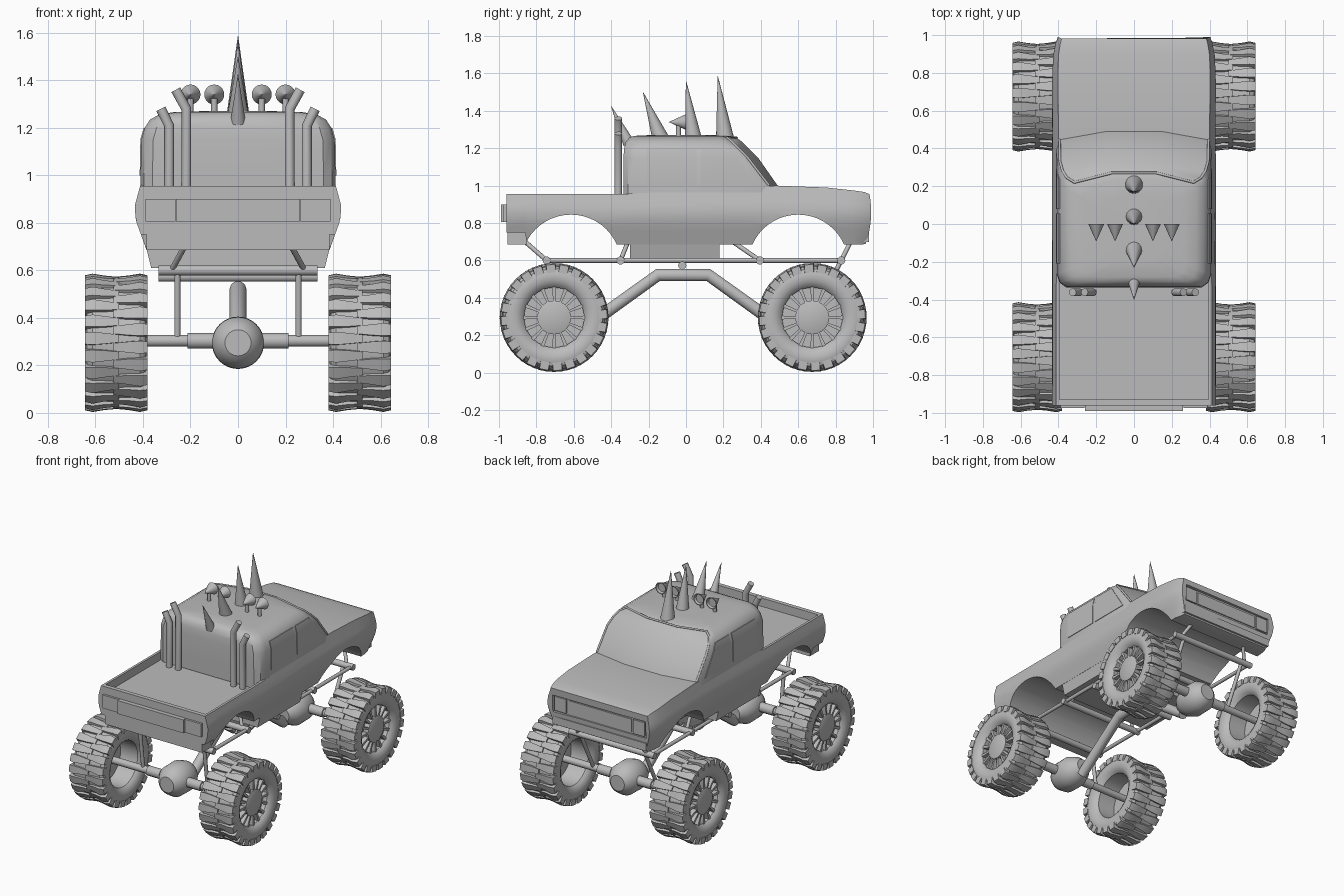
import bpy, bmesh, math
from mathutils import Vector, Matrix

if "Cube" in bpy.data.objects:
    bpy.data.objects.remove(bpy.data.objects["Cube"])

grey = bpy.data.materials.new("plain_grey")
grey.use_nodes = True
grey.diffuse_color = (0.5, 0.5, 0.5, 1)
grey.node_tree.nodes["Principled BSDF"].inputs["Base Color"].default_value = (0.5, 0.5, 0.5, 1)


def finish(ob, angle=35):
    if not ob.data.materials:
        ob.data.materials.append(grey)
    bpy.ops.object.select_all(action='DESELECT')
    ob.select_set(True)
    bpy.context.view_layer.objects.active = ob
    bpy.ops.object.shade_smooth_by_angle(angle=math.radians(angle))
    return ob


def from_bm(name, bm):
    bmesh.ops.recalc_face_normals(bm, faces=bm.faces)
    me = bpy.data.meshes.new(name)
    bm.to_mesh(me)
    bm.free()
    ob = bpy.data.objects.new(name, me)
    bpy.context.collection.objects.link(ob)
    return finish(ob)


def add_loft(bm, rings, caps=True, loop=False):
    vs = [[bm.verts.new(p) for p in r] for r in rings]
    n = len(vs[0])
    pairs = list(zip(vs, vs[1:])) + ([(vs[-1], vs[0])] if loop else [])
    for a, b in pairs:
        for i in range(n):
            bm.faces.new((a[i], a[(i + 1) % n], b[(i + 1) % n], b[i]))
    if caps and not loop:
        bm.faces.new(vs[0])
        bm.faces.new(vs[-1])


def loft(name, rings):
    bm = bmesh.new()
    add_loft(bm, rings)
    return from_bm(name, bm)


def circle_rings(profile, axis, centre=(0, 0, 0), n=32):
    """Rings for (offset along axis, radius) pairs."""
    q = Vector(axis).to_track_quat('Z', 'Y')
    return [[Vector(centre) + q @ Vector((r * math.cos(2 * math.pi * i / n),
             r * math.sin(2 * math.pi * i / n), d)) for i in range(n)] for d, r in profile]


def cone(name, base, tip, r, n=20):
    d = Vector(tip) - Vector(base)
    return loft(name, circle_rings([(0, r), (d.length, 0.0008)], d, base, n))


def box(name, x, y, z):
    bm = bmesh.new()
    add_loft(bm, [[(a, b, c) for a, b in ((x[0], y[0]), (x[1], y[0]), (x[1], y[1]), (x[0], y[1]))] for c in z])
    return from_bm(name, bm)


def tubes(name, paths, r, mirror=False):
    cu = bpy.data.curves.new(name, 'CURVE')
    cu.dimensions = '3D'
    cu.bevel_depth, cu.bevel_resolution, cu.use_fill_caps = r, 3, True
    for s in ((1, -1) if mirror else (1,)):
        for path in paths:
            sp = cu.splines.new('POLY')
            sp.points.add(len(path) - 1)
            for p, (x, y, z) in zip(sp.points, path):
                p.co = (s * x, y, z, 1)
    ob = bpy.data.objects.new(name, cu)
    bpy.context.collection.objects.link(ob)
    bpy.ops.object.select_all(action='DESELECT')
    ob.select_set(True)
    bpy.context.view_layer.objects.active = ob
    bpy.ops.object.convert(target='MESH')
    return finish(bpy.context.object, 50)


def cut(ob, cutter):
    m = ob.modifiers.new("cut", 'BOOLEAN')
    m.operation, m.solver, m.object = 'DIFFERENCE', 'EXACT', cutter
    bpy.context.view_layer.objects.active = ob
    bpy.ops.object.modifier_apply(modifier=m.name)
    bpy.data.objects.remove(cutter)


def lerp(table, t):
    for (a, u), (b, v) in zip(table, table[1:]):
        if t <= b:
            return u + (v - u) * max(0, (t - a) / (b - a))
    return table[-1][1]


# Lower body: bulging side section swept from tail to nose
side = [(0.685, 0.385), (0.76, 0.412), (0.81, 0.43), (0.87, 0.435), (0.955, 0.412), (1.0, 0.40)]


def section(y, scale, top, bottom, bulge):
    half = []
    for i in range(9):
        z = bottom + (top - bottom) * i / 8
        half.append((scale * lerp(side, z), y - bulge * ((z - 0.86) / 0.18) ** 2, z))
    return half + [(-x, yy, z) for x, yy, z in reversed(half)]


body = loft("lower_body", [section(*s) for s in (
    (-0.96, 1, 0.955, 0.75, 0), (-0.86, 1, 0.955, 0.75, 0), (-0.85, 1, 0.955, 0.685, 0),
    (-0.34, 1, 0.955, 0.685, 0), (0.3, 1, 0.99, 0.685, 0), (0.48, 1, 1.0, 0.685, 0),
    (0.75, 1, 0.99, 0.685, 0), (0.89, 0.985, 0.975, 0.685, 0), (0.96, 0.955, 0.966, 0.685, 0.02),
    (0.99, 0.93, 0.955, 0.69, 0.032))])
for y in (-0.615, 0.6):
    cut(body, loft("arch_cutter", circle_rings([(-0.6, 0.268), (0.6, 0.268)], (1, 0, 0), (0, y, 0.577), 48)))
cut(body, box("bed_cutter", (-0.395, 0.395), (-0.93, -0.3), (0.895, 1.2)))
cut(body, box("grille_cutter", (-0.365, 0.365), (0.965, 1.1), (0.79, 0.91)))
finish(body)
loft("sill", [[(x, y, z) for x, y in ((-w, -0.3), (w, -0.3), (w, 0.18), (-w, 0.18))]
              for w, z in ((0.365, 0.61), (0.385, 0.69))])

# Bumpers, tailgate, grille and lamps
box("rear_bumper", (-0.385, 0.385), (-0.955, -0.85), (0.685, 0.755))
box("front_bumper", (-0.37, 0.37), (0.9, 0.978), (0.7, 0.755))
box("tailgate_panel", (-0.26, 0.26), (-0.99, -0.95), (0.805, 0.9))
box("grille", (-0.25, 0.25), (0.95, 0.972), (0.805, 0.895))
for s, tag in ((1, "left"), (-1, "right")):
    xs = sorted((s * 0.262, s * 0.39))
    box("tail_lamp_" + tag, xs, (-0.975, -0.95), (0.805, 0.9))
    box("head_lamp_" + tag, sorted((s * 0.265, s * 0.355)), (0.95, 0.978), (0.8, 0.9))

# Cab: stacked plan outlines (height, half width, rear, front centre, front edge)
levels = [(0.9, 0.41, -0.335, 0.53, 0.47), (1.0, 0.41, -0.335, 0.49, 0.445),
          (1.15, 0.407, -0.335, 0.385, 0.33), (1.2, 0.393, -0.33, 0.335, 0.28),
          (1.235, 0.37, -0.322, 0.3, 0.245), (1.256, 0.33, -0.305, 0.27, 0.22),
          (1.266, 0.27, -0.28, 0.235, 0.19), (1.27, 0.15, -0.2, 0.15, 0.12)]


def outline(z, w, rear, fc, fe):
    half = [(0.12 * w, rear), (w - 0.05, rear), (w - 0.015, rear + 0.025), (w, rear + 0.07),
            (w, fe - 0.05), (w - 0.015, fe), (0.36 * w, fc)]
    return [(x, y, z) for x, y in half] + [(-x, y, z) for x, y in reversed(half)]


loft("cab", [outline(*l) for l in levels])
cab_w = [(l[0], l[1]) for l in levels]

# Side windows as thin plates following the cab wall
rows = (1.0, 1.15, 1.2)
for s, tag in ((1, "left"), (-1, "right")):
    for name, y0, y1 in (("rear", (-0.21,) * 3, (0.055,) * 3), ("front", (0.08,) * 3, (0.375, 0.275, 0.235))):
        rings = []
        for z, a, b in zip(rows, y0, y1):
            x = lerp(cab_w, z)
            rings.append([(s * (x - 0.003), a, z), (s * (x + 0.004), a, z),
                          (s * (x + 0.004), b, z), (s * (x - 0.003), b, z)])
        loft(f"{name}_side_window_{tag}", rings)

# Windscreen surround
post = [(l[1] - 0.015, l[4], l[0]) for l in levels[1:6]]
brow = [(0.36 * levels[5][1], levels[5][3], levels[5][0]), (0, levels[5][3], levels[5][0])]
tubes("windscreen_surround", [post + brow], 0.007, True)

# Roof spikes
for i, (y, z, ty, tz, r) in enumerate(((0.21, 1.24, 0.17, 1.585, 0.05), (0.04, 1.25, 0.0, 1.56, 0.045),
                                       (-0.135, 1.25, -0.23, 1.5, 0.045), (-0.305, 1.225, -0.4, 1.425, 0.032))):
    cone(f"roof_spike_{i + 1}", (0, y, z), (0, ty, tz), r)

# Roof lamps on short stalks, with hollow faces
for i, x in enumerate((-0.2, -0.1, 0.1, 0.2)):
    loft(f"roof_lamp_{i + 1}", circle_rings(
        [(-0.09, 0.001), (0, 0.042), (0, 0.036), (-0.015, 0.03)], (0, 1, 0), (x, 0, 1.34), 20))
tubes("roof_lamp_stalks", [[(x, -0.04, 1.25), (x, -0.04, 1.335)] for x in (0.1, 0.2)], 0.013, True)

# Exhaust stacks
tubes("exhaust_stacks", [[(0.218, -0.362, 0.88), (0.218, -0.362, 1.28), (0.262, -0.362, 1.36)],
                         [(0.29, -0.362, 0.88), (0.29, -0.362, 1.21), (0.325, -0.362, 1.28)]], 0.021, True)

# Chassis frame, struts and shocks
rail = 0.6
ends = (-0.745, -0.35, 0.395, 0.83)
tubes("cross_tubes", [[(-0.335, y, rail), (0.335, y, rail)] for y in ends]
      + [[(-0.335, -0.02, 0.573), (0.335, -0.02, 0.573)]], 0.022)
tubes("frame_rails", [[(0.315, ends[0], rail), (0.315, ends[-1], rail)]], 0.013, True)
tubes("body_struts", [[(0.28, y, rail), (0.225, yt, 0.7)] for y, yt in zip(ends, (-0.86, -0.31, 0.25, 0.88))],
      0.012, True)
axles = {"rear": -0.705, "front": 0.675}
hub_z = 0.295
tubes("shocks", [[(0.255, axles["rear"], hub_z), (0.255, ends[0], rail)],
                 [(0.255, axles["front"], hub_z), (0.255, ends[-1], rail)]], 0.013, True)
tubes("drive_shaft", [[(0, -0.6, 0.19), (0, -0.15, 0.522), (0, 0.12, 0.522), (0, 0.57, 0.19)][i:i + 2]
                      if i == 1 else p for i, p in enumerate((
                          [(0, -0.55, 0.235), (0, -0.15, 0.522), (0, 0.12, 0.522), (0, 0.52, 0.235)],))], 0.035)

# Wheel mesh, turning about the x axis
bm = bmesh.new()
half = [(0.1, 0.16), (0.115, 0.172), (0.131, 0.2), (0.131, 0.235), (0.122, 0.26), (0.1, 0.274), (0.03, 0.268)]
add_loft(bm, circle_rings(half + [(-d, r) for d, r in reversed(half)], (1, 0, 0), n=48), loop=True)
add_loft(bm, circle_rings([(0.035, 0.164), (0.07, 0.164)], (1, 0, 0), n=48))
add_loft(bm, circle_rings([(0.03, 0.09), (0.108, 0.09), (0.112, 0.082)], (1, 0, 0), n=32))
for i in range(16):
    turn = Matrix.Rotation(2 * math.pi * i / 16, 3, 'X')
    add_loft(bm, [[turn @ Vector((x, y, r)) for x, y in ((0.06, -w), (0.105, -w), (0.105, w), (0.06, w))]
                  for r, w in ((0.085, 0.006), (0.166, 0.01))])
lugs = 24
for s in (1, -1):
    for i in range(lugs):
        turn = Matrix.Rotation(2 * math.pi * (i + 0.25 * s) / lugs, 3, 'X')
        add_loft(bm, [[turn @ Vector((s * x, y, r)) for y, r in ((-w, 0.24), (w, 0.24), (w, top), (-w, top))]
                      for x, w, top in ((-0.012, 0.016, 0.277), (0.05, 0.023, 0.282),
                                        (0.1, 0.027, 0.29), (0.132, 0.024, 0.283))])
wheel = from_bm("wheel_rear_left", bm)
wheel.location = (0.5125, axles["rear"], hub_z)

for end, y in axles.items():
    for s, tag in ((1, "left"), (-1, "right")):
        if (end, s) != ("rear", 1):
            w = bpy.data.objects.new(f"wheel_{end}_{tag}", wheel.data)
            bpy.context.collection.objects.link(w)
            w.location = (s * 0.5125, y, hub_z)
            w.rotation_euler.z = 0 if s > 0 else math.pi
    # Axle and differential
    tubes(end + "_axle", [[(-0.56, y, hub_z + 0.008), (0.56, y, hub_z + 0.008)]], 0.025)
    tubes(end + "_axle_sleeve", [[(-0.213, y, hub_z + 0.008), (0.213, y, hub_z + 0.008)]], 0.034)
    loft(end + "_differential", circle_rings(
        [(-0.1, 0.055), (-0.085, 0.075), (-0.035, 0.108), (0.07, 0.11), (0.13, 0.085), (0.17, 0.05)],
        (0, 1 if y < 0 else -1, 0), (0, y, hub_z)))
